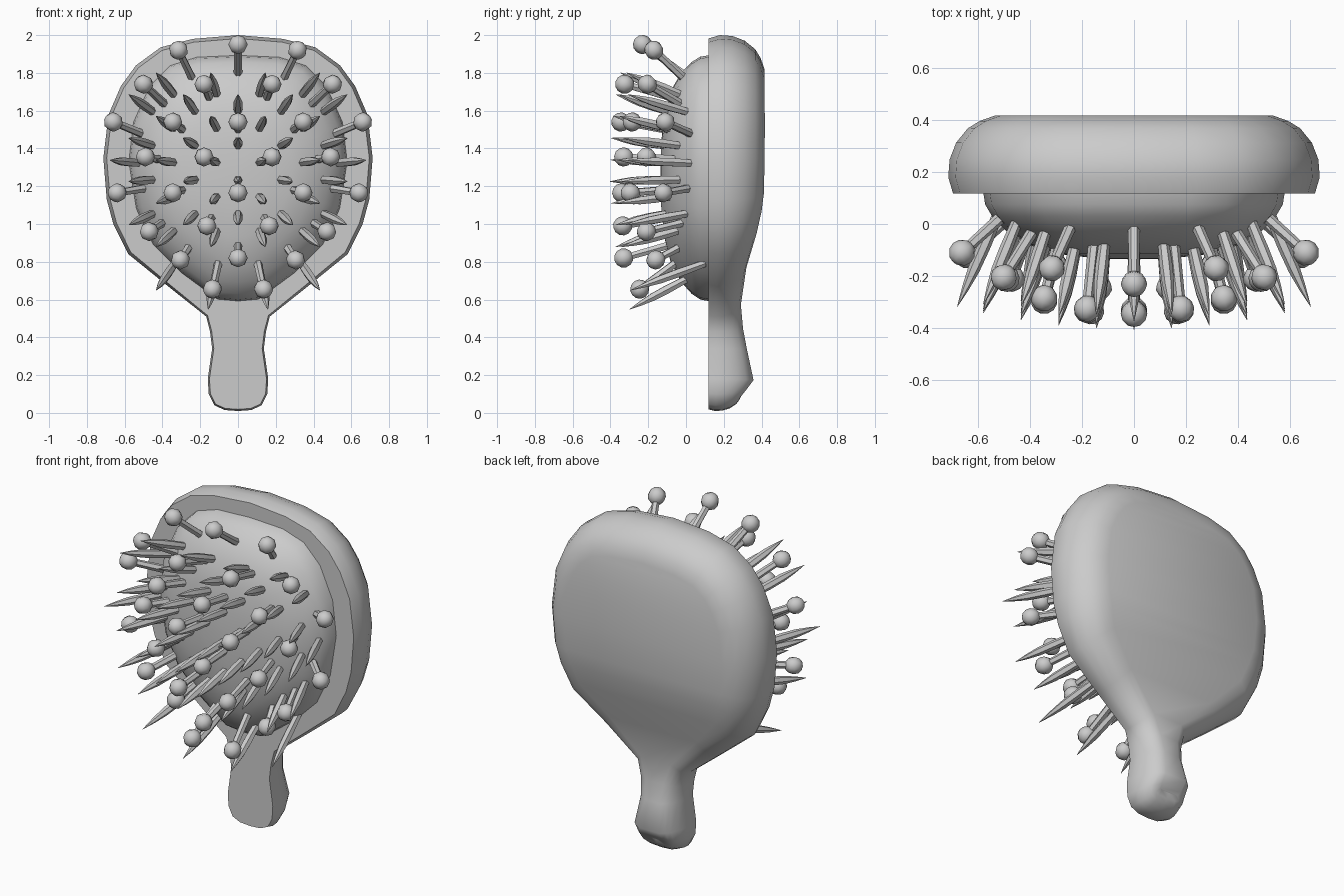
import bpy, bmesh, math
from mathutils import Vector, Matrix
from mathutils.bvhtree import BVHTree

if "Cube" in bpy.data.objects:
    bpy.data.objects.remove(bpy.data.objects["Cube"])


def finish(bm, name, angle=50):
    bmesh.ops.recalc_face_normals(bm, faces=bm.faces)
    mesh = bpy.data.meshes.new(name)
    bm.to_mesh(mesh)
    bm.free()
    ob = bpy.data.objects.new(name, mesh)
    bpy.context.collection.objects.link(ob)
    bpy.ops.object.select_all(action='DESELECT')
    bpy.context.view_layer.objects.active = ob
    ob.select_set(True)
    bpy.ops.object.shade_smooth_by_angle(angle=math.radians(angle))
    return ob


def interp(table, t):
    for (a, va), (b, vb) in zip(table, table[1:]):
        if t <= b:
            return va + (vb - va) * max(0, t - a) / (b - a)
    return table[-1][1]


def mirror_ring(half):
    """Closed ring from a half outline that starts and ends on x = 0."""
    return half + [Vector((-p.x, p.y, p.z)) for p in reversed(half[1:-1])]


def bridge(bm, r0, r1):
    n = len(r0)
    for i in range(n):
        j = (i + 1) % n
        bm.faces.new((r0[i], r0[j], r1[j], r1[i]))


def cap(bm, ring):
    """Close a mirrored ring with rows of quads from side to side."""
    n, h = len(ring), len(ring) // 2
    bm.faces.new((ring[0], ring[1], ring[-1]))
    for i in range(1, h - 1):
        bm.faces.new((ring[i], ring[i + 1], ring[n - i - 1], ring[n - i]))
    bm.faces.new((ring[h - 1], ring[h], ring[h + 1]))


# Paddle body with handle: outline inset in steps towards the back
outline = [(0, .01), (.07, .015), (.125, .04), (.155, .1), (.16, .18), (.137, .34),
           (.148, .43), (.168, .51), (.37, .67), (.58, .84), (.66, 1.0), (.695, 1.13),
           (.713, 1.35), (.685, 1.58), (.62, 1.73), (.54, 1.84), (.41, 1.935),
           (.24, 1.98), (0, 2.0)]
back = [(0, .30), (.07, .31), (.2, .375), (.28, .35), (.38, .315), (.55, .29),
        (.7, .335), (.88, .395), (1.1, .42), (1.4, .427), (2, .425)]
inset_scale = [(0, .5), (.5, .5), (.9, 1), (2, 1)]


def inset_half(d, f):
    pts, last = [], len(outline) - 1
    for i, (x, z) in enumerate(outline):
        a, b = outline[max(i - 1, 0)], outline[min(i + 1, last)]
        nrm = Vector((b[1] - a[1], a[0] - b[0])).normalized()
        if i in (0, last):
            nrm = Vector((0, 1 if i else -1))
        k = d * interp(inset_scale, z)
        y = .118 + f * (interp(back, z) - .118)
        pts.append(Vector((x - nrm.x * k, y, z - nrm.y * k)))
    return pts


bm = bmesh.new()
rings = [[bm.verts.new(p) for p in mirror_ring(inset_half(d, f))]
         for d, f in [(.018, 0), (0, .2), (.005, .42), (.03, .63), (.075, .81),
                      (.12, .9), (.18, .97)]]
for r0, r1 in zip(rings, rings[1:]):
    bridge(bm, r0, r1)
cap(bm, rings[0])
cap(bm, rings[-1])
finish(bm, "paddle_body")

# Domed cushion
CZ = 1.27
cushion = [(0, .59), (.11, .60), (.3, .74), (.45, .89), (.54, 1.08), (.58, 1.33),
           (.555, 1.54), (.47, 1.73), (.36, 1.84), (.22, 1.885), (0, 1.895)]
bm = bmesh.new()
rings = []
for s, y in [(1, .13), (.985, .075), (.94, .03), (.85, -.025), (.7, -.08), (.5, -.115), (.25, -.132)]:
    half = [Vector((x * s, y, CZ + (z - CZ) * s)) for x, z in cushion]
    rings.append([bm.verts.new(p) for p in mirror_ring(half)])
for r0, r1 in zip(rings, rings[1:]):
    bridge(bm, r0, r1)
top = bm.verts.new((0, -.136, CZ))
for i, v in enumerate(rings[-1]):
    bm.faces.new((v, rings[-1][(i + 1) % len(rings[-1])], top))
surface = BVHTree.FromBMesh(bm)
finish(bm, "cushion")


def root(x, z):
    """Point slightly under the cushion surface, or None if outside it."""
    hit = surface.ray_cast(Vector((x, -2, z)), Vector((0, 1, 0)))[0]
    return hit + Vector((0, .03, 0)) if hit else None


def lathe(bm, a, b, profile, sides=6):
    """Turned rod from a to b; profile holds (fraction, radius)."""
    rot = (b - a).to_track_quat('Z', 'Y').to_matrix()
    prev = None
    for t, r in profile:
        ring = [bm.verts.new(a.lerp(b, t) + rot @ Vector(
            (r * math.cos(k * math.tau / sides), r * math.sin(k * math.tau / sides), 0)))
            for k in range(sides)]
        if prev:
            bridge(bm, prev, ring)
        else:
            bm.faces.new(ring)
        prev = ring
    bm.faces.new(prev)


# Ball-tipped bristles: x, y, z of each ball, mirrored when x > 0
balls = [(0, -.23, 1.95), (.315, -.17, 1.92), (.5, -.205, 1.74), (.18, -.325, 1.74),
         (.66, -.11, 1.54), (.345, -.285, 1.54), (0, -.345, 1.54), (.49, -.21, 1.355),
         (.18, -.33, 1.355), (.64, -.12, 1.165), (.345, -.295, 1.165), (0, -.34, 1.165),
         (.47, -.21, .96), (.165, -.335, .99), (.305, -.16, .81), (0, -.33, .82),
         (.135, -.245, .655)]
bm = bmesh.new()
roots = []
for x, y, z in balls:
    for side in ((1, -1) if x else (1,)):
        k = .76 if math.hypot(x, z - CZ) > .6 else .84
        base = root(side * x * k, CZ + (z - CZ) * k)
        tip = Vector((side * x, y, z))
        roots.append(base)
        lathe(bm, base, tip, [(0, .023), (1, .02)])
        rot = (tip - base).to_track_quat('Z', 'Y').to_matrix().to_4x4()
        bmesh.ops.create_uvsphere(bm, u_segments=8, v_segments=6, radius=.051,
                                  matrix=Matrix.Translation(tip) @ rot)
finish(bm, "ball_bristles")

# Pointed bristles on a staggered grid, leaning outwards
spots = [(.128 * i, 1.23 + .102 * j) for j in range(-5, 6) for i in range(-4, 5)
         if (i + j) % 2 == 0]
spots += [(s * .14, .63) for s in (1, -1)] + [(s * .6, 1.33) for s in (1, -1)]
bm = bmesh.new()
for x, z in spots:
    base = root(x * .87, CZ + (z - CZ) * .87)
    if base is None or base.y > .135:
        continue
    if any(math.hypot(base.x - r.x, base.z - r.z) < .04 for r in roots):
        continue
    tx, tz = x * 1.13, (z - CZ) * 1.13
    tip = Vector((tx, -.405 + .19 * (tx * tx + tz * tz), CZ + tz))
    lathe(bm, base, tip, [(0, .021), (.35, .025), (.6, .023), (.8, .014), (1, .001)])
finish(bm, "pointed_bristles")
